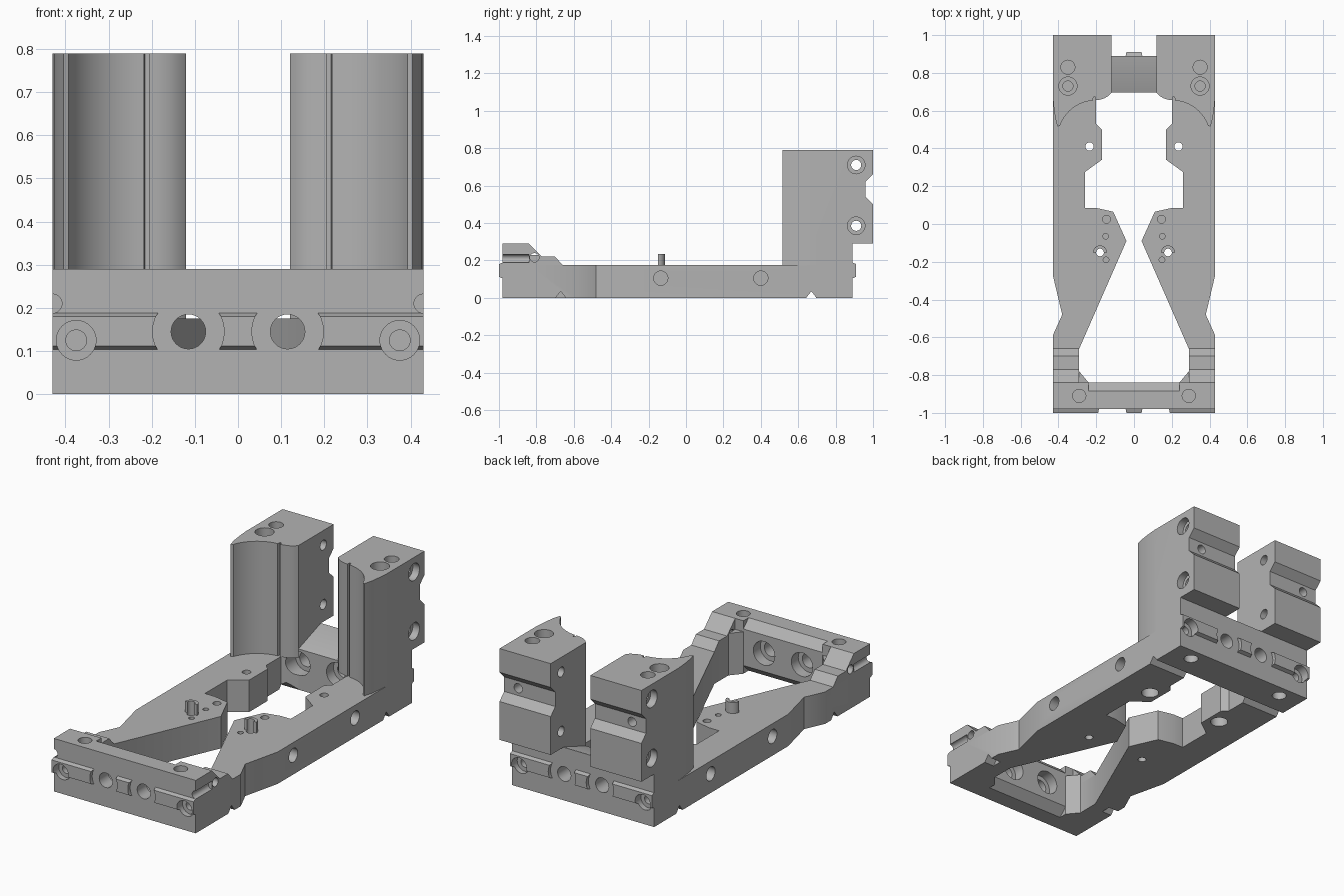
import bpy, bmesh, math
from mathutils import Matrix, Vector

cube = bpy.data.objects.get("Cube")
if cube:
    bpy.data.objects.remove(cube)

GREY = bpy.data.materials.new("machined grey")
GREY.use_nodes = True
GREY.diffuse_color = (0.45, 0.45, 0.45, 1)
GREY.node_tree.nodes["Principled BSDF"].inputs["Base Color"].default_value = (0.45, 0.45, 0.45, 1)


def add(name, bm):
    bmesh.ops.recalc_face_normals(bm, faces=bm.faces)
    me = bpy.data.meshes.new(name)
    bm.to_mesh(me)
    bm.free()
    me.materials.append(GREY)
    ob = bpy.data.objects.new(name, me)
    bpy.context.scene.collection.objects.link(ob)
    return ob


def prism(name, axis, points, a, b):
    """Extrude a 2D profile along an axis from a to b."""
    place = {"x": lambda p, t: (t, p[0], p[1]),
             "y": lambda p, t: (p[0], t, p[1]),
             "z": lambda p, t: (p[0], p[1], t)}[axis]
    bm = bmesh.new()
    lo = [bm.verts.new(place(p, a)) for p in points]
    hi = [bm.verts.new(place(p, b)) for p in points]
    bm.faces.new(lo)
    bm.faces.new(hi)
    for i in range(len(points)):
        j = (i + 1) % len(points)
        bm.faces.new((lo[i], lo[j], hi[j], hi[i]))
    return add(name, bm)


def rod(axis, u, v, r, a, b):
    """Cylindrical cutter."""
    ring = [(u + r * math.cos(k * math.tau / 32), v + r * math.sin(k * math.tau / 32))
            for k in range(32)]
    return prism("cutter", axis, ring, a, b)


def box(x0, x1, y0, y1, z0, z1):
    return prism("cutter", "z", [(x0, y0), (x1, y0), (x1, y1), (x0, y1)], z0, z1)


def cut(ob, cutters):
    for c in cutters:
        m = ob.modifiers.new("cut", "BOOLEAN")
        m.operation, m.solver, m.object = "DIFFERENCE", "EXACT", c
    dg = bpy.context.evaluated_depsgraph_get()
    me = bpy.data.meshes.new_from_object(ob.evaluated_get(dg))
    ob.modifiers.clear()
    ob.data = me
    for c in cutters:
        bpy.data.objects.remove(c)


def mirror(ob, name):
    bm = bmesh.new()
    bm.from_mesh(ob.data)
    bmesh.ops.transform(bm, matrix=Matrix.Scale(-1, 4, Vector((1, 0, 0))), verts=bm.verts)
    bmesh.ops.reverse_faces(bm, faces=bm.faces)
    return add(name, bm)


W = 0.43
SIDES = (-1, 1)

# Side rail with waisted outline
rail = prism("left_rail", "z", [
    (W, -0.84), (W, -0.59), (0.38, -0.48), (W, -0.27), (W, 0.695), (0.12, 0.695),
    (0.15, 0.68), (0.2, 0.66), (0.2, 0.53), (0.17, 0.5), (0.17, 0.34), (0.26, 0.275),
    (0.26, 0.085), (0.2, 0.085), (0.11, 0.065), (0.04, -0.09), (0.29, -0.66),
    (0.29, -0.78), (0.24, -0.84)], 0, 0.175)
cut(rail, [
    rod("z", 0.235, 0.41, 0.022, -0.1, 0.3), rod("z", 0.235, 0.41, 0.045, -0.1, 0.06),
    rod("z", 0.18, -0.15, 0.021, -0.1, 0.3), rod("z", 0.145, 0.025, 0.021, 0.13, 0.3),
    rod("z", 0.15, -0.065, 0.015, 0.15, 0.3), rod("z", 0.148, -0.19, 0.015, 0.15, 0.3),
    rod("x", -0.135, 0.105, 0.038, 0.36, 0.5), rod("x", 0.4, 0.105, 0.038, 0.36, 0.5),
    rod("y", 0.115, 0.145, 0.065, 0.6, 0.8),
    prism("cutter", "x", [(0.635, -0.01), (0.67, 0.035), (0.705, -0.01)], 0, 0.5),
    prism("cutter", "x", [(-0.705, -0.01), (-0.67, 0.035), (-0.635, -0.01)], 0.37, 0.5)])

# Stepped ramp behind the front wall
ramp = prism("left_ramp", "x", [(-0.84, 0.175), (-0.84, 0.29), (-0.77, 0.22),
                                (-0.7, 0.22), (-0.66, 0.175)], 0.29, W)
gusset = prism("left_gusset", "z", [(0.24, -0.84), (0.29, -0.84), (0.29, -0.78)], 0.175, 0.23)
cut(ramp, [rod("x", -0.81, 0.215, 0.024, 0.2, 0.5)])

# Tall rear tower with a concave front
arc = [(0.2 + 0.205 * math.cos(math.radians(a)), 0.45 + 0.205 * math.sin(math.radians(a)))
       for a in range(20, 86, 5)]
tower = prism("left_tower", "z", [(W, 1), (0.12, 1), (0.12, 0.695), (0.135, 0.678),
                                  (0.16, 0.664), (0.185, 0.657), (0.205, 0.655),
                                  (0.205, 0.672), (0.215, 0.672)]
              + arc[::-1] + [(0.405, 0.515), (0.417, 0.56), (0.425, 0.62), (W, 0.68)], 0.175, 0.79)
cutters = [
    box(0, 0.5, 0.695, 1.1, 0.1, 0.29),
    prism("cutter", "x", [(1.01, 0.67), (0.96, 0.62), (0.96, 0.54), (1.01, 0.49)], 0, 0.5),
    rod("y", 0.345, 0.58, 0.025, 0.86, 1.1),
    rod("z", 0.35, 0.83, 0.037, 0.7, 0.9),
    rod("z", 0.35, 0.73, 0.048, 0.74, 0.9), rod("z", 0.35, 0.73, 0.027, 0.6, 0.9)]
for z in (0.385, 0.71):
    cutters += [rod("x", 0.91, z, 0.027, 0, 0.5), rod("x", 0.91, z, 0.047, 0.39, 0.5)]
cut(tower, cutters)

# Half-ring locating pin
half = [math.radians(a) for a in range(0, 181, 15)]
pin = prism("left_pin", "z",
            [(0.18 + 0.037 * math.cos(a), -0.15 + 0.037 * math.sin(a)) for a in half]
            + [(0.18 + 0.02 * math.cos(a), -0.15 + 0.02 * math.sin(a)) for a in half[::-1]],
            0.17, 0.235)

for ob in (rail, ramp, gusset, tower, pin):
    mirror(ob, ob.name.replace("left", "right"))


def wall(name, face, inner):
    """End wall with raised strip; face is the outer y, inner the inside y."""
    d = 1 if face > inner else -1
    out, rim = face + 0.2 * d, face + 0.02 * d
    body = prism(name, "x", [(face, 0), (face, 0.29), (inner, 0.29), (inner, 0)], -W, W)
    strip = prism(name + "_strip", "x", [(face, 0.104), (rim, 0.112), (rim, 0.18), (face, 0.188)], -W, W)
    body_cut, strip_cut = [], []
    for s in SIDES:
        x = 0.115 * s
        body_cut += [rod("y", x, 0.145, 0.04, out, inner - 0.1 * d),
                     rod("y", x, 0.145, 0.065, inner + 0.06 * d, inner - 0.1 * d),
                     rod("y", 0.375 * s, 0.125, 0.046, out, face - 0.03 * d),
                     rod("y", 0.375 * s, 0.125, 0.024, out, face - 0.11 * d)]
        strip_cut += [rod("y", x, 0.145, 0.083, out, face - 0.1 * d),
                      rod("y", 0.375 * s, 0.125, 0.046, out, face - 0.1 * d)]
    cut(strip, strip_cut)
    return body, body_cut


# Front wall: side grooves, top holes, chamfered inner edges
front, cuts = wall("front_wall", -0.98, -0.84)
for s in SIDES:
    cuts += [rod("y", W * s, 0.21, 0.022, -1.1, -0.8),
             rod("z", 0.29 * s, -0.91, 0.035, 0.22, 0.4)]
for z, e in ((0.29, 1), (0, -1)):
    cuts.append(prism("cutter", "x", [(-0.885, z), (-0.885, z + 0.1 * e), (-0.8, z + 0.1 * e),
                                      (-0.8, z - 0.085 * e)], -0.24, 0.24))
cut(front, cuts)

# Rear wall: sloping bridge between towers, holes underneath
rear, cuts = wall("rear_wall", 0.89, 0.695)
cuts.append(prism("cutter", "x", [(0.885, 0.29), (0.885, 0.4), (0.6, 0.4), (0.6, 0.19)], -0.12, 0.12))
cuts += [rod("z", 0.3 * s, 0.82, 0.037, -0.1, 0.06) for s in SIDES]
cut(rear, cuts)

# Smooth round surfaces, keep machined edges crisp
for ob in bpy.context.scene.objects:
    if ob.type == "MESH":
        ob.data.polygons.foreach_set("use_smooth", [True] * len(ob.data.polygons))
        ob.data.set_sharp_from_angle(angle=math.radians(25))
